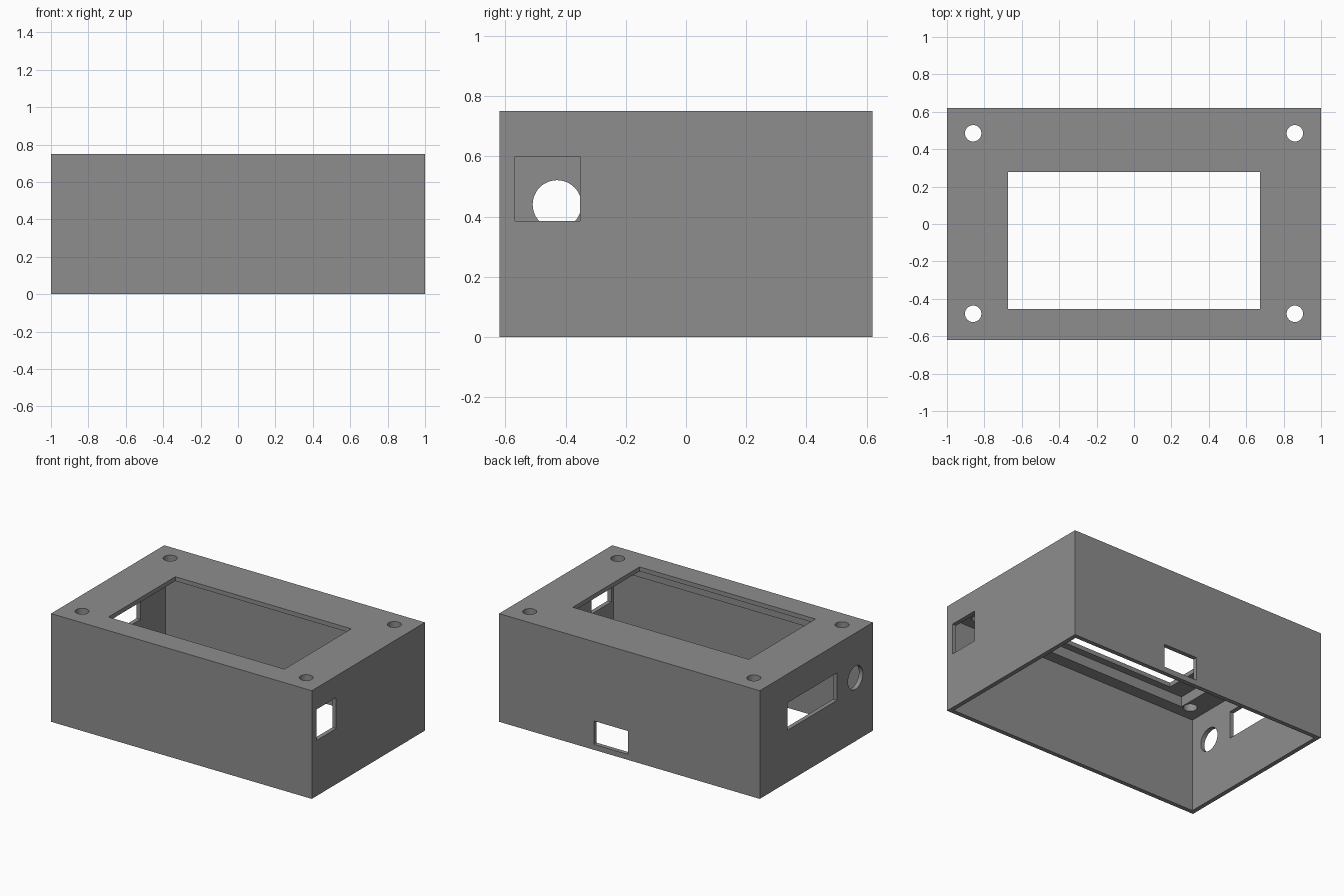
import bpy, math

if "Cube" in bpy.data.objects:
    bpy.data.objects.remove(bpy.data.objects["Cube"])

grey = bpy.data.materials.new("grey plastic")
grey.diffuse_color = (0.27, 0.27, 0.27, 1)
grey.use_nodes = True
grey.node_tree.nodes["Principled BSDF"].inputs["Base Color"].default_value = grey.diffuse_color


def block(name, lo, hi):
    """Box between two opposite corners."""
    bpy.ops.mesh.primitive_cube_add(size=1, location=[(a + b) / 2 for a, b in zip(lo, hi)])
    ob = bpy.context.object
    ob.name = name
    ob.scale = [b - a for a, b in zip(lo, hi)]
    bpy.ops.object.transform_apply(location=True, rotation=True, scale=True)
    return ob


def rod(name, radius, length, loc, rot=(0, 0, 0)):
    bpy.ops.mesh.primitive_cylinder_add(vertices=48, radius=radius, depth=length,
                                        location=loc, rotation=rot)
    ob = bpy.context.object
    ob.name = name
    bpy.ops.object.transform_apply(location=True, rotation=True, scale=True)
    return ob


def cut(target, cutter):
    """Subtract the cutter from the target, then discard it."""
    cutter.hide_render = True
    mod = target.modifiers.new("cut", 'BOOLEAN')
    mod.operation = 'DIFFERENCE'
    mod.solver = 'EXACT'
    mod.object = cutter
    bpy.context.view_layer.objects.active = target
    bpy.ops.object.modifier_apply(modifier=mod.name)
    bpy.data.objects.remove(cutter, do_unlink=True)


X, Y, H = 1.0, 0.62, 0.75      # half width, half depth, height
T = 0.03                       # wall thickness

# Outer case, open at the bottom, with a thick top plate
case = block("enclosure", (-X, -Y, 0), (X, Y, H))
case.data.materials.append(grey)
cut(case, block("cavity", (-X + T, -Y + T, -0.1), (X - T, Y - T, 0.65)))

# Display recess under the top plate and the display window through it
cut(case, block("display_recess", (-0.81, -0.505, 0.5), (0.81, 0.505, H - T)))
cut(case, block("display_window", (-0.675, -0.455, 0.6), (0.675, 0.277, 0.9)))

# Four corner screw holes
for x in (-0.86, 0.86):
    for y in (-0.48, 0.485):
        cut(case, rod("screw_hole", 0.044, 0.4, (x, y, 0.75)))

# Square socket opening on the right wall
cut(case, block("square_port", (0.9, -0.567, 0.385), (1.1, -0.352, 0.6)))

# Round jack and long slot on the left wall
cut(case, rod("round_port", 0.081, 0.2, (-1, -0.428, 0.44), (0, math.pi / 2, 0)))
cut(case, block("long_port", (-1.1, -0.227, 0.36), (-0.9, 0.315, 0.55)))

# Low cable opening on the back wall
cut(case, block("cable_port", (0.012, 0.5, 0.038), (0.273, 0.7, 0.2)))

# Flat faces with softly rounded holes
bpy.ops.object.select_all(action='DESELECT')
case.select_set(True)
bpy.context.view_layer.objects.active = case
bpy.ops.object.shade_smooth_by_angle(angle=math.radians(30))
